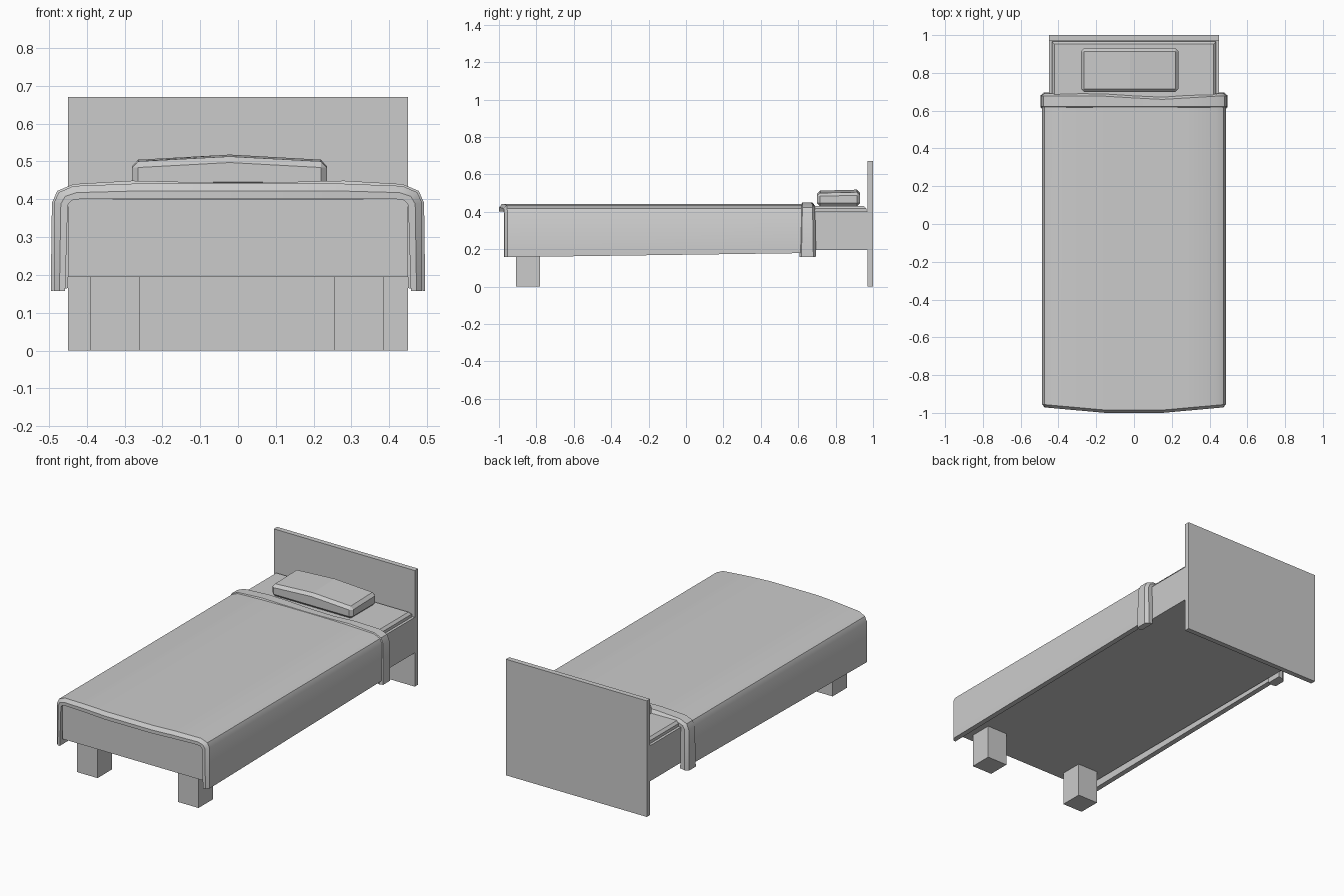
import bpy, bmesh, math

if "Cube" in bpy.data.objects:
    bpy.data.objects.remove(bpy.data.objects["Cube"])

grey = bpy.data.materials.new("light grey")
grey.diffuse_color = (0.6, 0.6, 0.6, 1)
grey.use_nodes = True
grey.node_tree.nodes["Principled BSDF"].inputs["Base Color"].default_value = grey.diffuse_color


def finish(name, bm, smooth=False):
    bmesh.ops.recalc_face_normals(bm, faces=bm.faces[:])
    me = bpy.data.meshes.new(name)
    bm.to_mesh(me)
    bm.free()
    me.materials.append(grey)
    if smooth:
        me.shade_smooth()
        me.set_sharp_from_angle(angle=math.radians(30))
    ob = bpy.data.objects.new(name, me)
    bpy.context.collection.objects.link(ob)
    return ob


def box_bm(x0, x1, y0, y1, z0, z1):
    bm = bmesh.new()
    bmesh.ops.create_cube(bm, size=1)
    for v in bm.verts:
        v.co = (x1 if v.co.x > 0 else x0, y1 if v.co.y > 0 else y0, z1 if v.co.z > 0 else z0)
    return bm


def shell(name, outer, inner, stations, y_of, hem_of):
    """Cloth shell: half profiles mirrored in x and lofted along y.
    Each station is (key, inset), inset pulling the outer skin inwards."""
    bm = bmesh.new()
    rows = []
    for key, inset in stations:
        out = [((1 - inset) * a[0] + inset * b[0], (1 - inset) * a[1] + inset * b[1])
               for a, b in zip(outer, inner)]
        full = lambda h: h + [(-x, z) for x, z in reversed(h[:-1])]
        loop = full(out) + full(inner)[::-1]
        rows.append([bm.verts.new((x, y_of(key, x, z), z + hem_of(key, z))) for x, z in loop])
    n = len(rows[0])
    for a, b in zip(rows, rows[1:]):
        for i in range(n):
            j = (i + 1) % n
            bm.faces.new((a[i], a[j], b[j], b[i]))
    for r in (rows[0], rows[-1]):
        for i in range(n // 2 - 1):
            bm.faces.new((r[i], r[i + 1], r[n - 2 - i], r[n - 1 - i]))
    return finish(name, bm, smooth=True)


# headboard, base and front legs
finish("headboard", box_bm(-0.45, 0.45, 0.97, 1.0, 0, 0.67))
finish("bed_base", box_bm(-0.45, 0.45, -0.96, 0.97, 0.195, 0.40))
for side, x in (("left", -0.325), ("right", 0.32)):
    finish("front_leg_" + side, box_bm(x - 0.065, x + 0.065, -0.91, -0.78, 0, 0.195))

# mattress with a chamfered top
bm = box_bm(-0.435, 0.435, -0.95, 0.965, 0.39, 0.43)
top = [e for e in bm.edges if all(v.co.z > 0.42 for v in e.verts)]
bmesh.ops.bevel(bm, geom=top, offset=0.013, segments=1, affect='EDGES')
finish("mattress", bm)

# blanket: bulges forward at the foot, hem rises slightly towards the head
outer = [(.487, .157), (.487, .39), (.474, .418), (.435, .435), (.28, .441), (.15, .442), (0, .442)]
inner = [(.457, .157), (.45, .385), (.44, .397), (.42, .40), (.28, .402), (.15, .402), (0, .402)]


def blanket_y(key, x, z):
    if key > -0.9:
        return key
    bulge = min(1, max(0, (0.485 - abs(x)) / 0.335))
    return key - 0.03 * bulge


def blanket_hem(key, z):
    return 0.022 * (key + 0.97) / 1.6 if z < 0.2 else 0


shell("blanket", outer, inner, [(-0.97, 0.5), (-0.955, 0), (0.64, 0)], blanket_y, blanket_hem)

# folded cuff at the head end of the blanket, flaring towards the hem
c_outer = [(.495, .157), (.492, .39), (.478, .422), (.435, .44), (.28, .449), (.15, .446), (0, .444)]
c_inner = [(.45, .165), (.45, .385), (.44, .397), (.42, .40), (.28, .402), (.15, .402), (0, .402)]


def cuff_y(key, x, z):
    flare = 1 + 0.15 * max(0, (0.40 - z) / 0.24)
    wave = -0.018 * max(0, 1 - abs(x - 0.14) / 0.3) if key > 0.65 else 0
    return 0.652 + (key - 0.652) * flare + wave


shell("blanket_fold", c_outer, c_inner, [(0.612, 0.35), (0.622, 0), (0.677, 0), (0.69, 0.4)],
      cuff_y, lambda key, z: 0)

# pillow: chamfered block crowned along its middle
bm = box_bm(-0.28, 0.235, 0.70, 0.93, 0.43, 0.499)
bmesh.ops.bisect_plane(bm, geom=bm.verts[:] + bm.edges[:] + bm.faces[:],
                       plane_co=(-0.022, 0, 0), plane_no=(1, 0, 0))
for v in bm.verts:
    if v.co.z > 0.46:
        v.co.z += (0.014 if abs(v.co.x + 0.022) < 0.01 else 0) + (0.005 if v.co.y > 0.8 else 0)
edges = [e for e in bm.edges if e.calc_face_angle(0) > 0.8]
bmesh.ops.bevel(bm, geom=edges, offset=0.016, segments=1, affect='EDGES')
finish("pillow", bm)
